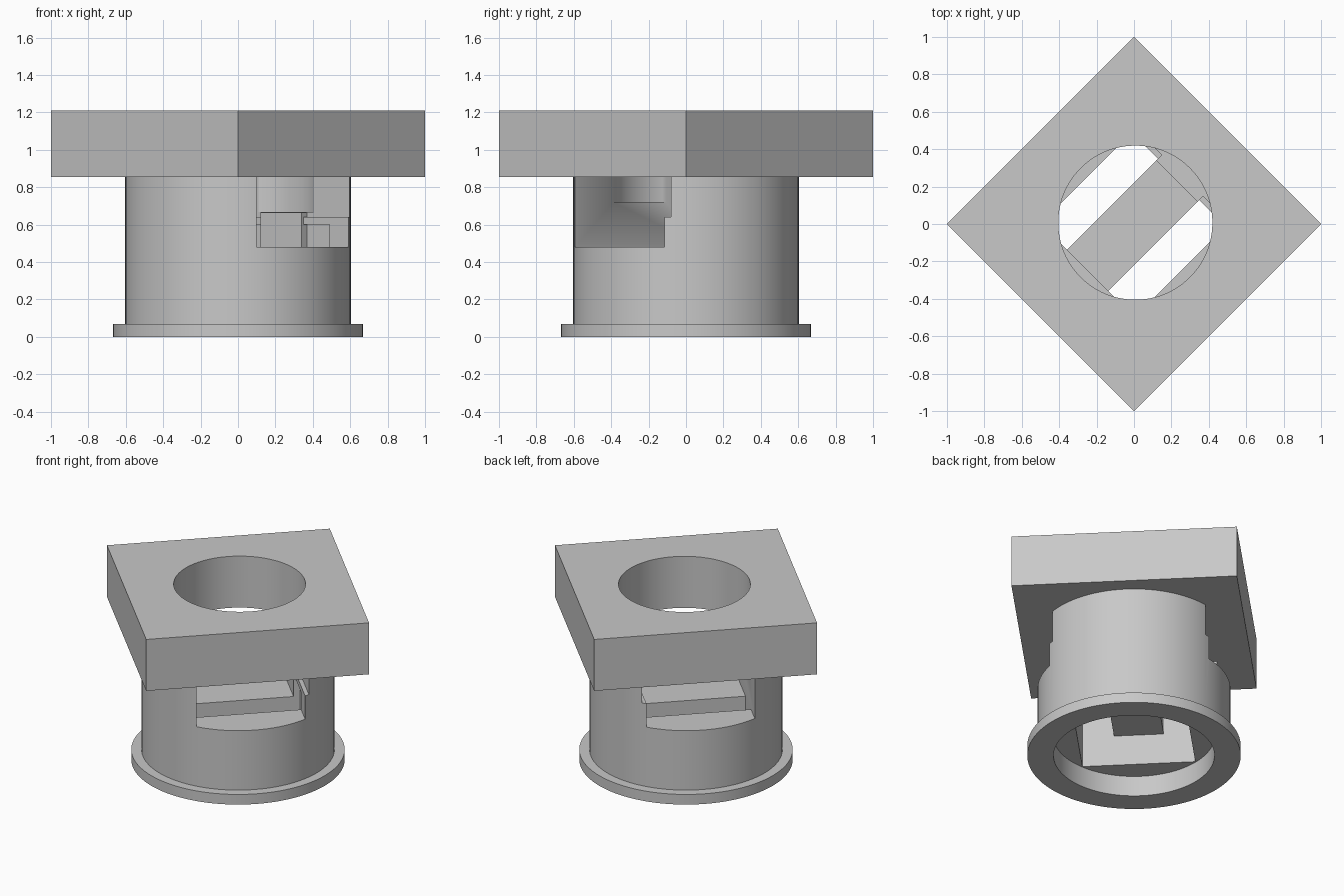
import bpy
import math
from mathutils import Matrix

cube = bpy.data.objects.get("Cube")
if cube:
    bpy.data.objects.remove(cube, do_unlink=True)

grey = bpy.data.materials.new("plain_grey")
grey.use_nodes = True
colour = (0.58, 0.58, 0.58, 1)
grey.diffuse_color = colour
grey.node_tree.nodes["Principled BSDF"].inputs["Base Color"].default_value = colour

# Boxes are laid out along u (the diagonal) and v (across it)
TURN = Matrix.Rotation(math.radians(45), 4, "Z")
TOP, SLOT = 0.855, 0.48


def finish(ob, name):
    ob.name = name
    ob.data.materials.append(grey)
    return ob


def box(name, u0, u1, v0, v1, z0, z1):
    bpy.ops.mesh.primitive_cube_add(size=1)
    ob = bpy.context.object
    ob.data.transform(Matrix.Translation(((u0 + u1) / 2, (v0 + v1) / 2, (z0 + z1) / 2))
                      @ Matrix.Diagonal((u1 - u0, v1 - v0, z1 - z0, 1)))
    ob.data.transform(TURN)
    return finish(ob, name)


def cylinder(name, r, z0, z1, u=0):
    bpy.ops.mesh.primitive_cylinder_add(vertices=96, radius=r, depth=z1 - z0)
    ob = bpy.context.object
    ob.data.transform(TURN @ Matrix.Translation((u, 0, (z0 + z1) / 2)))
    return finish(ob, name)


def combine(target, other, operation="DIFFERENCE"):
    mod = target.modifiers.new("cut", "BOOLEAN")
    mod.operation, mod.solver, mod.object = operation, "EXACT", other
    bpy.ops.object.select_all(action="DESELECT")
    bpy.context.view_layer.objects.active = target
    target.select_set(True)
    bpy.ops.object.modifier_apply(modifier=mod.name)
    bpy.data.objects.remove(other, do_unlink=True)


def smooth(ob):
    bpy.ops.object.select_all(action="DESELECT")
    bpy.context.view_layer.objects.active = ob
    ob.select_set(True)
    bpy.ops.object.shade_smooth_by_angle(angle=math.radians(30))


# Round body with a flange at its foot
body = cylinder("body", 0.603, 0, TOP)
combine(body, cylinder("flange", 0.667, 0, 0.07), "UNION")

# Round recess below and square shaft above it
combine(body, cylinder("recess", 0.503, -0.1, 0.14))
combine(body, box("shaft", -0.35, 0.365, -0.354, 0.354, 0.1, 0.6))

# Slot right through the body, slightly wider above the low lips
combine(body, box("slot", -0.35, 0.338, -1, 1, SLOT, 1))
combine(body, box("upper_slot", -0.35, 0.365, -1, 1, 0.64, 1))

# Shallow round seats in the two slot ends, at different depths
for side, depth in ((1, 0.668), (-1, 0.72)):
    seat = cylinder("seat", 0.412, depth, 1, 0.01)
    half = box("half", -1 if side > 0 else 0, 0 if side > 0 else 1, -1, 1, 0, 2)
    combine(seat, half)
    combine(body, seat)
smooth(body)

# Square top plate with a round hole
side = math.sqrt(0.5)
plate = box("top_plate", -side, side, -side, side, TOP, 1.21)
combine(plate, cylinder("hole", 0.412, 0.5, 1.5, 0.01))
smooth(plate)

# Bar across the shaft with an upright tab at one end
box("cross_bar", -0.355, 0.37, -0.156, 0.156, 0.35, SLOT)
box("bar_tab", 0.325, 0.368, -0.156, 0.156, SLOT, 0.665)
